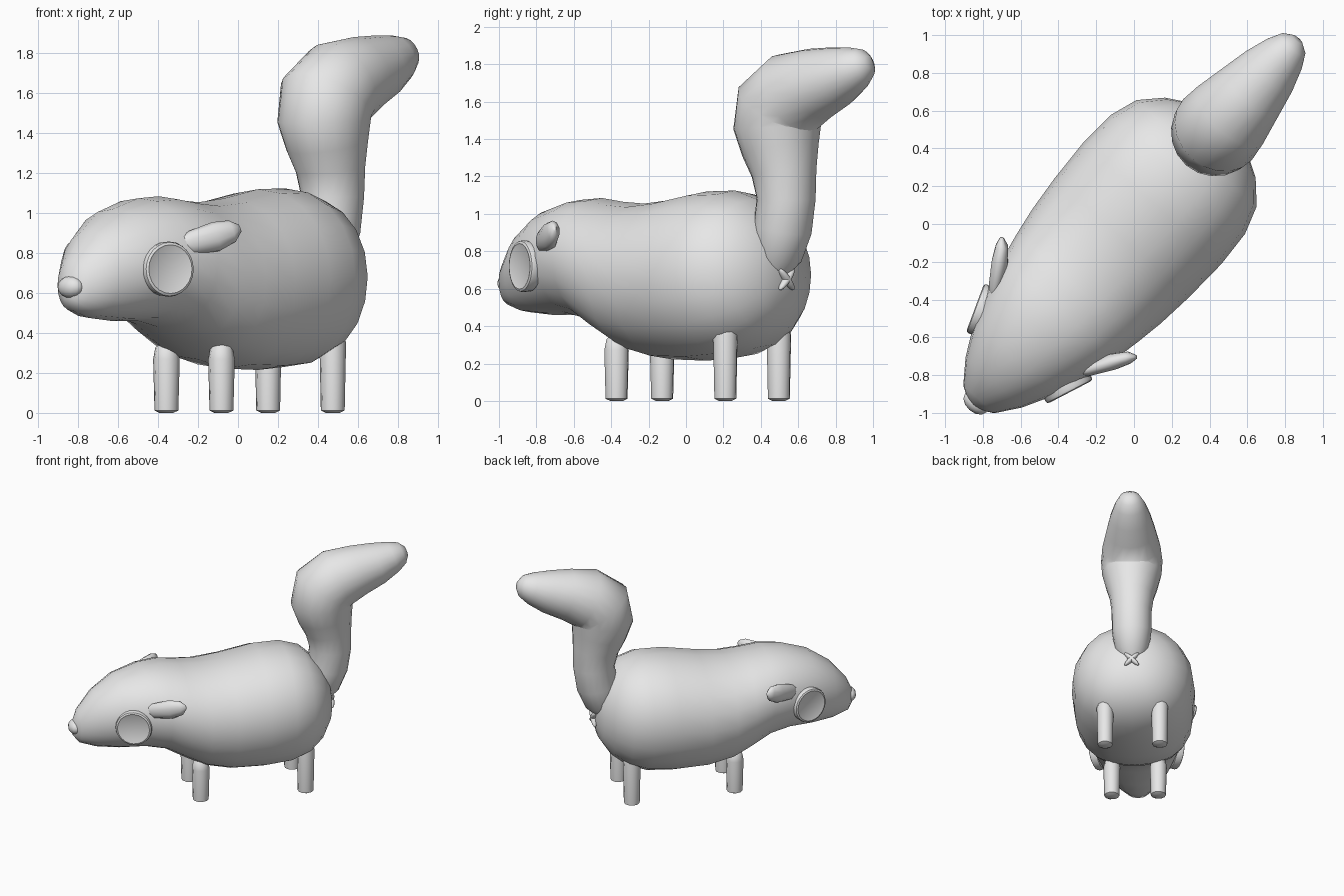
import bpy, bmesh
from math import pi, cos, sin, radians, copysign
from mathutils import Matrix, Vector

cube = bpy.data.objects.get("Cube")
if cube:
    bpy.data.objects.remove(cube, do_unlink=True)

# One clay colour for everything
clay = bpy.data.materials.new("clay_grey")
clay.use_nodes = True
clay.diffuse_color = (0.8, 0.8, 0.8, 1)
clay.node_tree.nodes["Principled BSDF"].inputs["Base Color"].default_value = (0.8, 0.8, 0.8, 1)

# The animal is built along local x (nose at -x), then turned to stand diagonally
TURN = Matrix.Rotation(radians(48.5), 4, 'Z')


def finish(name, bm, angle=60):
    bmesh.ops.recalc_face_normals(bm, faces=bm.faces)
    mesh = bpy.data.meshes.new(name)
    bm.to_mesh(mesh)
    bm.free()
    mesh.materials.append(clay)
    obj = bpy.data.objects.new(name, mesh)
    bpy.context.collection.objects.link(obj)
    obj.matrix_world = TURN
    bpy.ops.object.select_all(action='DESELECT')
    obj.select_set(True)
    bpy.context.view_layer.objects.active = obj
    bpy.ops.object.shade_smooth_by_angle(angle=radians(angle))
    return obj


def loft(name, stations, hint, sides=20):
    """Skin elliptical rings (centre, radius along hint, radius across) along a path."""
    bm = bmesh.new()
    centres = [Vector(s[0]) for s in stations]
    rings = []
    for i, (c, ru, rv) in enumerate(stations):
        t = centres[min(i + 1, len(centres) - 1)] - centres[max(i - 1, 0)]
        v = t.cross(Vector(hint)).normalized()
        u = v.cross(t).normalized()
        rings.append([bm.verts.new(centres[i] + u * ru * cos(2 * pi * k / sides)
                                   + v * rv * sin(2 * pi * k / sides)) for k in range(sides)])
    for a, b in zip(rings, rings[1:]):
        for k in range(sides):
            n = (k + 1) % sides
            bm.faces.new((a[k], a[n], b[n], b[k]))
    bm.faces.new(rings[0])
    bm.faces.new(rings[-1])
    return finish(name, bm)


def ellipsoid(name, matrix):
    bm = bmesh.new()
    bmesh.ops.create_uvsphere(bm, u_segments=12, v_segments=8, radius=1, matrix=matrix)
    return finish(name, bm)


# Body and head: position, bottom, top, half width
profile = [(-1.28, .56, .68, .04), (-1.24, .51, .77, .11), (-1.12, .475, .91, .2),
           (-.95, .46, 1.02, .29), (-.75, .46, 1.075, .36), (-.6, .43, 1.085, .4),
           (-.45, .345, 1.065, .43), (-.3, .268, 1.055, .455), (-.1, .222, 1.075, .475),
           (.15, .215, 1.12, .487), (.35, .23, 1.125, .475), (.5, .285, 1.08, .425),
           (.61, .37, .98, .32), (.68, .48, .87, .2), (.71, .6, .75, .07)]
body = loft("body", [((x, 0, .67), w, (high - low) / 2) for x, low, high, w in profile], (0, 1, 0))
# Fill out the belly and cheeks, and lift each ring to its own mid height
for vert in body.data.vertices:
    x, low, high, w = profile[vert.index // 20]
    fullness = .82 if vert.co.z < .67 else .93
    vert.co.y = copysign(w * abs(vert.co.y / w) ** fullness, vert.co.y)
    vert.co.z += (low + high) / 2 - .67

# Tail: rises from the rump, swells and bends back to a blunt tip
tail = [(.6, .66, .07), (.65, .78, .135), (.69, .92, .157), (.715, 1.08, .158),
        (.7, 1.22, .175), (.675, 1.34, .207), (.65, 1.46, .235), (.667, 1.57, .243),
        (.77, 1.645, .23), (.93, 1.695, .195), (1.08, 1.735, .162), (1.2, 1.775, .122),
        (1.27, 1.8, .085), (1.305, 1.81, .035)]
loft("tail", [((x, 0, z), r, r) for x, z, r in tail], (0, 1, 0))

# Nose
ellipsoid("nose", Matrix.Translation((-1.265, 0, .63)) @ Matrix.Diagonal((.05, .075, .055, 1)))

# Paired parts
ear = [(-.78, .3, .845, .03), (-.73, .335, .853, .06), (-.62, .4, .883, .075),
       (-.55, .447, .91, .057), (-.52, .475, .925, .018)]
for side, label in ((-1, "left"), (1, "right")):
    loft(label + "_ear", [((x, side * y, z), r, r * .6) for x, y, z, r in ear], (0, 0, 1), 10)

    # Round eye disc with a softened rim and a shallow inset
    bm = bmesh.new()
    normal = Vector((-.36, side * .935, 0)).normalized()
    spot = Matrix.Translation((-.88, side * .308, .72)) @ normal.to_track_quat('Z', 'Y').to_matrix().to_4x4()
    bmesh.ops.create_cone(bm, cap_ends=True, segments=24, radius1=.135, radius2=.14, depth=.06)
    front = max(bm.faces, key=lambda f: f.calc_center_median().z)
    bmesh.ops.bevel(bm, geom=list(front.edges), offset=.018, segments=2, affect='EDGES', profile=.5)
    front = max(bm.faces, key=lambda f: f.calc_center_median().z)
    bmesh.ops.inset_region(bm, faces=[front], thickness=.006, depth=-.003)
    bmesh.ops.transform(bm, matrix=spot, verts=bm.verts)
    finish(label + "_eye", bm, 40)

    # Straight legs with slightly rounded feet
    for end, x, y, top in (("front", -.333, .184, .36), ("back", .472, .216, .44)):
        loft(end + "_" + label + "_leg",
             [((x, side * y, z), r, r) for z, r in
              ((0, .035), (.012, .06), (top - .09, .067), (top - .03, .055), (top, .02))],
             (0, 1, 0), 10)

# Small cross of two rounded strokes under the tail
for tilt, label in ((45, "first"), (-45, "second")):
    ellipsoid("rump_cross_" + label, Matrix.Translation((.718, 0, .65))
              @ Matrix.Rotation(radians(tilt), 4, 'X') @ Matrix.Diagonal((.026, .02, .08, 1)))
